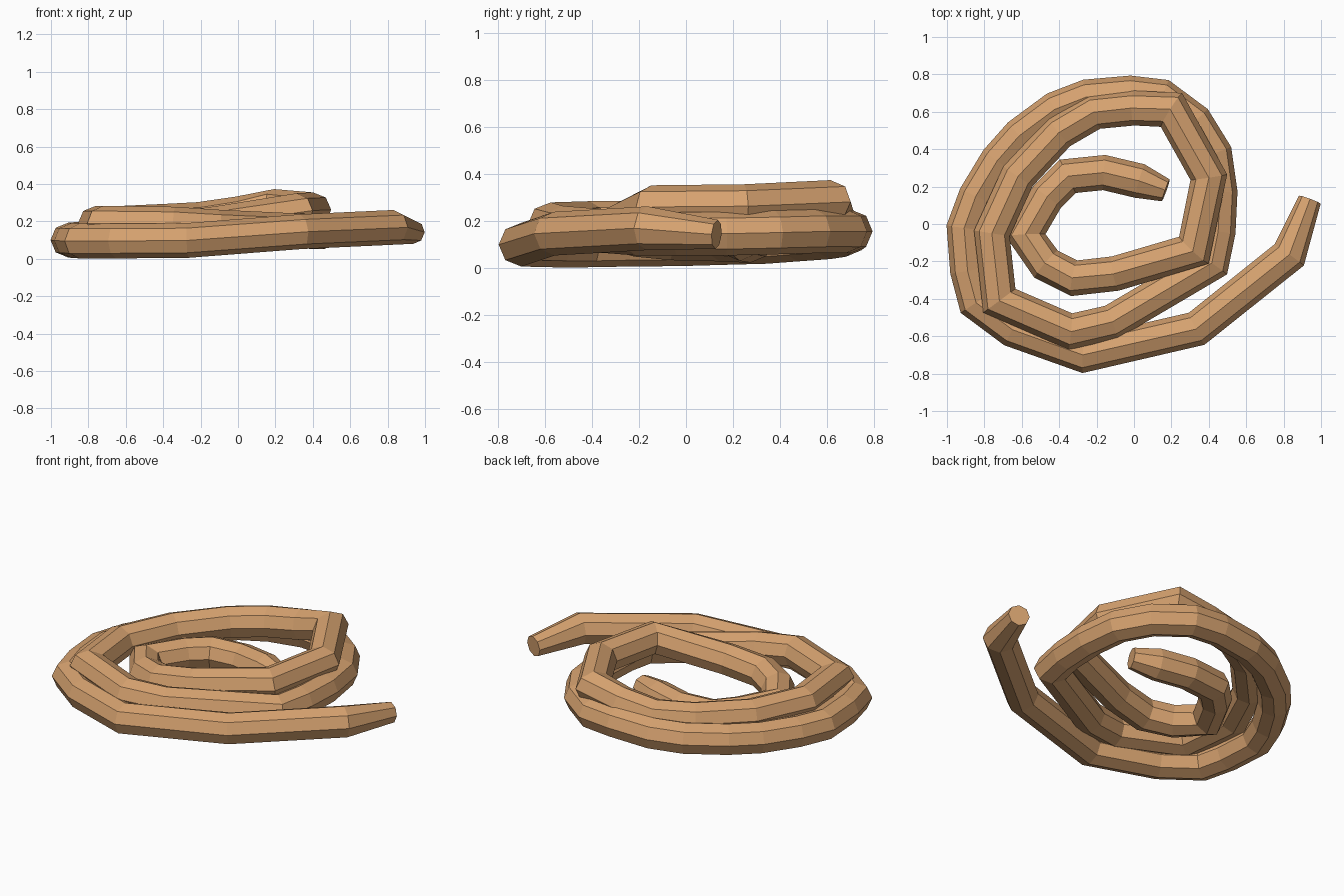
import bpy, bmesh, math
from mathutils import Vector

if "Cube" in bpy.data.objects:
    bpy.data.objects.remove(bpy.data.objects["Cube"])

RADIUS, TIP, SIDES = 0.093, 0.062, 8

# Centre line of the rope, from the loose outer end to the inner end
path = [Vector(p) for p in [
    (0.94, 0.13, .142), (0.83, -0.165, .168), (0.335, -0.56, .145),
    (-0.27, -0.70, .098), (-0.65, -0.565, .095), (-0.845, -0.42, .095),
    (-0.89, -0.25, .098), (-0.908, -0.02, .10), (-0.845, 0.15, .105),
    (-0.73, 0.34, .11), (-0.61, 0.475, .12), (-0.42, 0.615, .13),
    (-0.25, 0.68, .14), (-0.02, 0.70, .155), (0.15, 0.68, .155),
    (0.325, 0.55, .155), (0.43, 0.38, .15), (0.46, 0.17, .145),
    (0.45, -0.04, .145), (0.415, -0.21, .145), (-0.12, -0.525, .17),
    (-0.34, -0.575, .185), (-0.72, -0.41, .19), (-0.76, -0.05, .19),
    (-0.62, 0.255, .19), (-0.40, 0.49, .20), (-0.21, 0.60, .21),
    (0.0, 0.62, .24), (0.20, 0.61, .28), (0.40, 0.25, .262),
    (0.32, -0.14, .258), (-0.10, -0.265, .19), (-0.32, -0.29, .16),
    (-0.47, -0.215, .14), (-0.58, -0.06, .125), (-0.465, 0.145, .12),
    (-0.355, 0.255, .115), (-0.16, 0.275, .115), (0.03, 0.23, .122),
    (0.17, 0.18, .132)]]


def ring(bm, i):
    """Eight-sided section, mitred at the bend."""
    last = len(path) - 1
    a = (path[i] - path[max(i - 1, 0)]).normalized()
    b = (path[min(i + 1, last)] - path[i]).normalized()
    t = (a + b).normalized()
    miter = 1.0 if i in (0, last) else min(1 / max(t.dot(b), 0.1), 1.15)
    r = TIP if i in (0, last) else RADIUS
    side = t.cross(Vector((0, 0, 1))).normalized()
    up = side.cross(t)
    verts = []
    for k in range(SIDES):
        ang = 2 * math.pi * k / SIDES
        verts.append(bm.verts.new(path[i] + side * (r * miter * math.cos(ang))
                                  + up * (r * math.sin(ang))))
    return verts


# Rope body: bridge the sections and cap both ends
bm = bmesh.new()
rings = [ring(bm, i) for i in range(len(path))]
for lo, hi in zip(rings, rings[1:]):
    for k in range(SIDES):
        n = (k + 1) % SIDES
        bm.faces.new((lo[k], lo[n], hi[n], hi[k]))
bm.faces.new(rings[0])
bm.faces.new(rings[-1])
bmesh.ops.recalc_face_normals(bm, faces=bm.faces)

mesh = bpy.data.meshes.new("rope_coil")
bm.to_mesh(mesh)
bm.free()
rope = bpy.data.objects.new("rope_coil", mesh)
bpy.context.collection.objects.link(rope)

# Tan rope colour
mat = bpy.data.materials.new("rope_tan")
mat.diffuse_color = (0.67, 0.36, 0.16, 1)
mat.use_nodes = True
mat.node_tree.nodes["Principled BSDF"].inputs["Base Color"].default_value = mat.diffuse_color
mesh.materials.append(mat)
